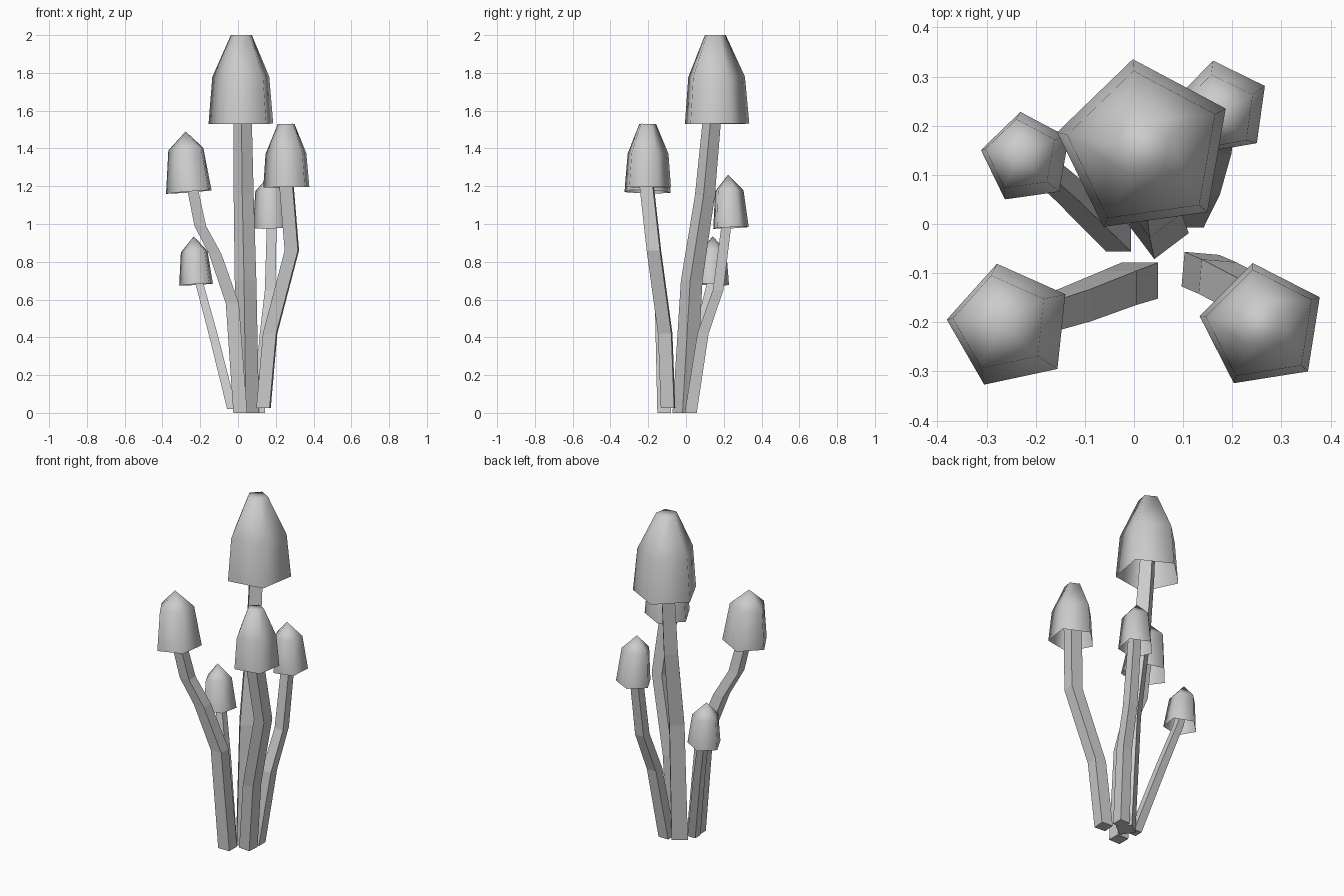
import bpy, bmesh, math
from mathutils import Vector

if "Cube" in bpy.data.objects:
    bpy.data.objects.remove(bpy.data.objects["Cube"])

grey = bpy.data.materials.new("pale_grey")
grey.diffuse_color = (0.6, 0.6, 0.6, 1)
grey.use_nodes = True
grey.node_tree.nodes["Principled BSDF"].inputs["Base Color"].default_value = grey.diffuse_color


def ring(bm, centre, radius, sides, start, axis=Vector((0, 0, 1))):
    # polygon ring perpendicular to the given axis
    turn = Vector((0, 0, 1)).rotation_difference(axis)
    out = []
    for i in range(sides):
        a = math.radians(start) + i * math.tau / sides
        out.append(bm.verts.new(Vector(centre) + turn @ Vector((math.cos(a), math.sin(a), 0)) * radius))
    return out


def bridge(bm, low, high):
    n = len(low)
    for i in range(n):
        j = (i + 1) % n
        bm.faces.new((low[i], low[j], high[j], high[i]))


def finish(bm, name, smooth):
    mesh = bpy.data.meshes.new(name)
    for f in bm.faces:
        f.smooth = smooth
    bm.to_mesh(mesh)
    bm.free()
    mesh.materials.append(grey)
    bpy.context.collection.objects.link(bpy.data.objects.new(name, mesh))


def stem(name, path, r0, r1, start):
    # bent four-sided stalk with a slight taper
    bm = bmesh.new()
    rings = []
    for i, p in enumerate(path):
        t = i / (len(path) - 1)
        rings.append(ring(bm, p, r0 + (r1 - r0) * t, 4, start))
    for low, high in zip(rings, rings[1:]):
        bridge(bm, low, high)
    bm.faces.new(rings[0][::-1])
    bm.faces.new(rings[-1])
    finish(bm, name, False)


def cap(name, base, top, mid, radii, start):
    # hollow five-sided bell; a top radius of 0 makes a point
    bm = bmesh.new()
    base, top = Vector(base), Vector(top)
    axis = (top - base).normalized()
    low = ring(bm, base, radii[0], 5, start, axis)
    middle = ring(bm, base.lerp(top, mid), radii[1], 5, start, axis)
    bridge(bm, low, middle)
    if radii[2] > 0:
        high = ring(bm, top, radii[2], 5, start, axis)
        bridge(bm, middle, high)
        bm.faces.new(high)
    else:
        tip = bm.verts.new(top)
        for i in range(5):
            bm.faces.new((middle[i], middle[(i + 1) % 5], tip))
    finish(bm, name, True)


# name, stem path, stem radii and turn, cap base, cap top, shoulder, cap radii and turn
mushrooms = [
    ("centre", [(.05, -.01, 0), (.04, .03, .7), (.03, .1, 1.15), (.025, .135, 1.53), (.025, .15, 1.7)],
     (.062, .045, -98), (.023, .155, 1.53), (.02, .152, 2.0), .53, (.182, .16, .059), 26),
    ("front_left", [(.012, -.115, 0), (-.03, -.13, .58), (-.12, -.165, .84), (-.2, -.19, .99), (-.237, -.21, 1.17),
                    (-.255, -.205, 1.28)],
     (.052, .038, 45), (-.252, -.208, 1.17), (-.277, -.2, 1.49), .71, (.13, .1, 0), 30),
    ("front_right", [(.135, -.095, .025), (.17, -.11, .42), (.285, -.17, .86), (.257, -.208, 1.2), (.257, -.21, 1.32)],
     (.05, .05, 40), (.262, -.208, 1.195), (.257, -.205, 1.53), .53, (.13, .115, .047), 27),
    ("back_right", [(.11, .025, 0), (.145, .09, .42), (.17, .17, .65), (.178, .212, .98), (.178, .22, 1.1)],
     (.045, .034, 45), (.178, .234, .98), (.168, .222, 1.26), .7, (.1, .08, 0), 28),
    ("back_left", [(-.032, -.03, .02), (-.135, .07, .43), (-.203, .13, .68), (-.22, .135, .76)],
     (.036, .027, 45), (-.218, .134, .68), (-.234, .142, .935), .68, (.095, .075, 0), 26),
]
for name, path, (r0, r1, turn), base, top, mid, radii, start in mushrooms:
    stem(name + "_stem", path, r0, r1, turn)
    cap(name + "_cap", base, top, mid, radii, start)
